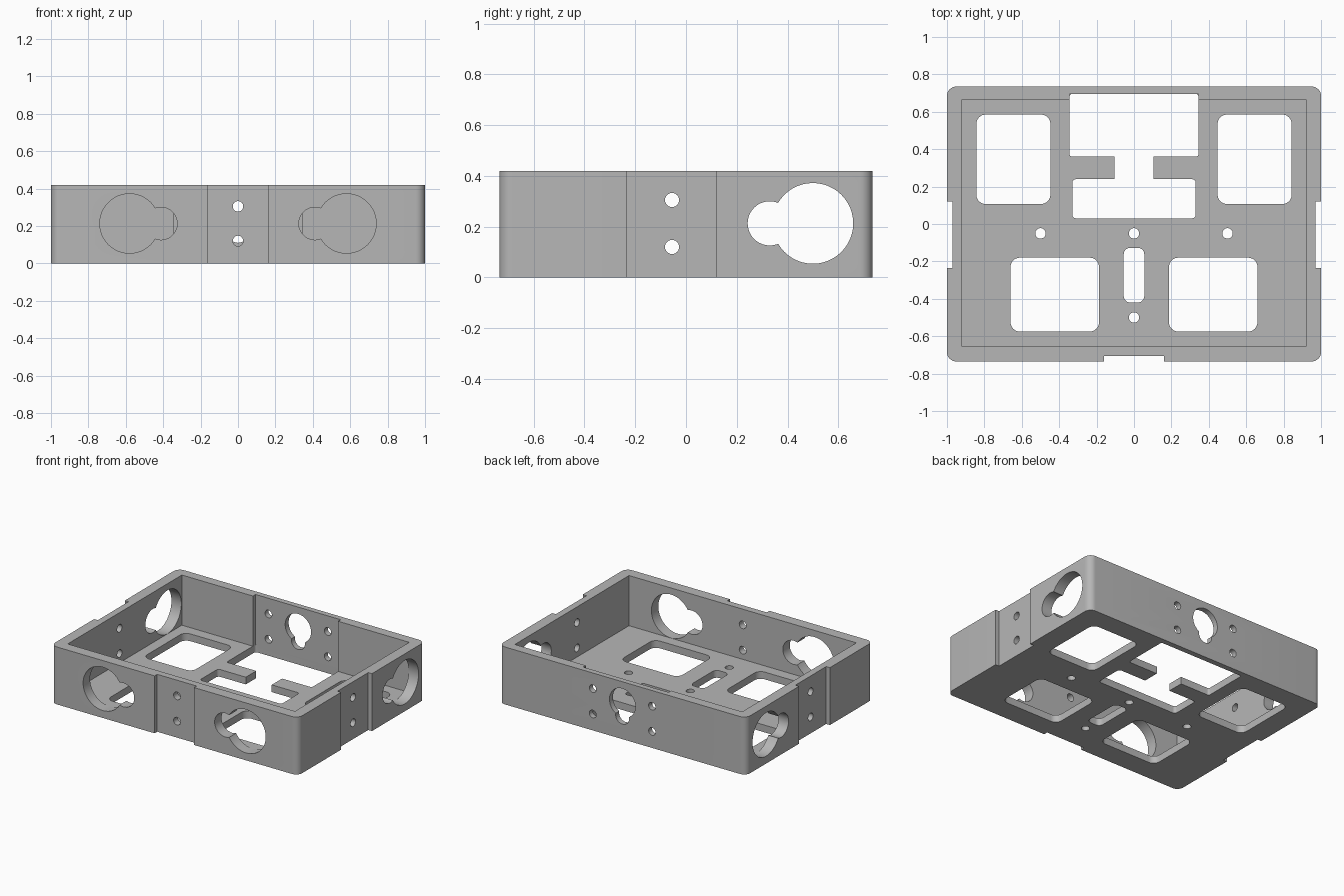
import bpy, bmesh
from math import sin, cos, pi
from mathutils import Vector

cube = bpy.data.objects.get("Cube")
if cube:
    bpy.data.objects.remove(cube, do_unlink=True)

W, D, H = 1.0, 0.735, 0.42     # half width, half depth, height
FLOOR = 0.053

grey = bpy.data.materials.new("plain grey")
grey.use_nodes = True
colour = (0.47, 0.47, 0.47, 1)
grey.diffuse_color = colour
for node in grey.node_tree.nodes:
    if node.type == 'BSDF_PRINCIPLED':
        node.inputs["Base Color"].default_value = colour


def rounded(x0, x1, y0, y1, r=0.0, steps=8):
    """Outline of a rectangle with rounded corners."""
    if r == 0:
        return [(x0, y0), (x1, y0), (x1, y1), (x0, y1)]
    corners = [(x1 - r, y1 - r), (x0 + r, y1 - r), (x0 + r, y0 + r), (x1 - r, y0 + r)]
    return [(cx + r * cos((k + i / steps) * pi / 2), cy + r * sin((k + i / steps) * pi / 2))
            for k, (cx, cy) in enumerate(corners) for i in range(steps + 1)]


def circle(cx, cy, r, n=48):
    return [(cx + r * cos(2 * pi * i / n), cy + r * sin(2 * pi * i / n)) for i in range(n)]


def prism(name, outline, axis, lo, hi):
    """Extrude an outline along an axis; the outline uses the other two axes in order."""
    def place(u, v, t):
        return {'x': (t, u, v), 'y': (u, t, v), 'z': (u, v, t)}[axis]
    bm = bmesh.new()
    face = bm.faces.new([bm.verts.new(place(u, v, lo)) for u, v in outline])
    new = bmesh.ops.extrude_face_region(bm, geom=[face])["geom"]
    move = Vector(place(0, 0, hi - lo))
    bmesh.ops.translate(bm, vec=move, verts=[g for g in new if isinstance(g, bmesh.types.BMVert)])
    bmesh.ops.recalc_face_normals(bm, faces=bm.faces)
    mesh = bpy.data.meshes.new(name)
    bm.to_mesh(mesh)
    bm.free()
    mesh.materials.append(grey)
    obj = bpy.data.objects.new(name, mesh)
    bpy.context.collection.objects.link(obj)
    return obj


tray = prism("tray", rounded(-W, W, -D, D, 0.05), 'z', 0, H)
bpy.context.view_layer.objects.active = tray
tray.select_set(True)


def cut(outline, axis, lo, hi):
    """Subtract a prism from the tray."""
    cutter = prism("cutter", outline, axis, lo, hi)
    cutter.hide_render = True
    mod = tray.modifiers.new("cut", 'BOOLEAN')
    mod.operation = 'DIFFERENCE'
    mod.solver = 'EXACT'
    mod.object = cutter
    bpy.ops.object.modifier_apply(modifier=mod.name)
    bpy.data.objects.remove(cutter, do_unlink=True)


# Hollow inside, and the thinned middle of the back wall
cut(rounded(-0.92, 0.92, -0.655, 0.665), 'z', FLOOR, 1)
cut(rounded(-0.345, 0.345, 0.5, 0.695), 'z', FLOOR, 1)

# Outer recesses in the front and side walls
cut(rounded(-0.16, 0.16, -1, -0.705), 'z', -1, 1)
for s in (-1, 1):
    cut(rounded(min(s * 0.97, s * 1.2), max(s * 0.97, s * 1.2), -0.235, 0.12), 'z', -1, 1)

# Keyholes: side walls, front wall, back wall
cut(circle(0.50, 0.213, 0.159), 'x', -2, 2)
cut(circle(0.33, 0.213, 0.087), 'x', -2, 2)
for s in (-1, 1):
    cut(circle(s * 0.58, 0.213, 0.159), 'y', -1, -0.6)
    cut(circle(s * 0.412, 0.213, 0.087), 'y', -1, -0.6)
cut(circle(0, 0.265, 0.105), 'y', 0.6, 1)
cut(circle(0, 0.165, 0.055), 'y', 0.6, 1)

# Screw holes in the walls
for z in (0.12, 0.305):
    cut(circle(-0.055, z, 0.028, 24), 'x', -2, 2)
    cut(circle(0, z, 0.028, 24), 'y', -1, -0.6)
    for s in (-1, 1):
        cut(circle(s * 0.24, z, 0.028, 24), 'y', 0.6, 1)

# Floor windows
for s in (-1, 1):
    for a, b, y0, y1 in ((0.447, 0.843, 0.107, 0.585), (0.187, 0.66, -0.575, -0.18)):
        cut(rounded(min(s * a, s * b), max(s * a, s * b), y0, y1, 0.05), 'z', -1, 0.2)

# Stepped floor opening at the back, with a narrow neck
cut(rounded(-0.345, 0.345, 0.36, 0.695, 0.015, 4), 'z', -1, 0.1)
cut(rounded(-0.33, 0.33, 0.03, 0.24, 0.02, 4), 'z', -1, 0.1)
cut(rounded(-0.105, 0.105, 0.2, 0.4), 'z', -1, 0.1)

# Floor slot and screw holes
cut(rounded(-0.055, 0.055, -0.42, -0.127, 0.035), 'z', -1, 0.2)
for x, y in ((-0.5, -0.05), (0, -0.05), (0.5, -0.05), (0, -0.5)):
    cut(circle(x, y, 0.028, 24), 'z', -1, 0.2)

bpy.ops.object.shade_smooth_by_angle(angle=pi / 6)
